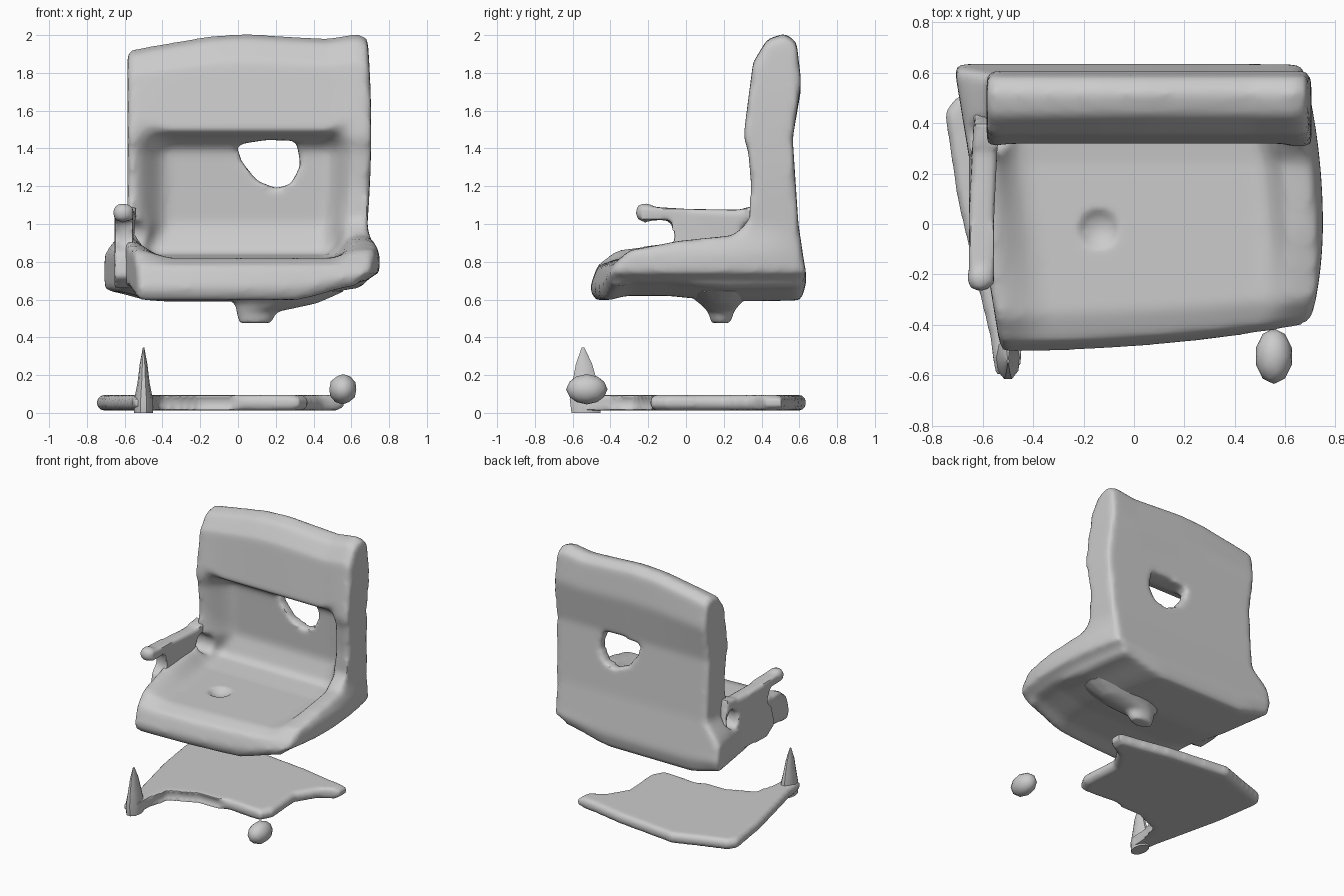
import bpy, bmesh, math
from mathutils import Matrix, Vector

if "Cube" in bpy.data.objects:
    bpy.data.objects.remove(bpy.data.objects["Cube"])


def smooth(a, b, v):
    t = min(1, max(0, (v - a) / (b - a)))
    return t * t * (3 - 2 * t)


def curve(keys, v):
    """Piecewise linear lookup."""
    for (a, fa), (b, fb) in zip(keys, keys[1:]):
        if v <= b:
            return fa + (fb - fa) * max(0, (v - a) / (b - a))
    return keys[-1][1]


def loft(bm, rings):
    rows = [[bm.verts.new(p) for p in r] for r in rings]
    n = len(rows[0])
    for a, b in zip(rows, rows[1:]):
        for i in range(n):
            bm.faces.new((a[i], a[(i + 1) % n], b[(i + 1) % n], b[i]))
    caps = [bm.faces.new(rows[0]), bm.faces.new(rows[-1])]
    bmesh.ops.triangulate(bm, faces=caps)
    bmesh.ops.recalc_face_normals(bm, faces=bm.faces[:])


def ellipse(xc, yc, rx, ry, z, n=16):
    return [(xc + rx * math.cos(a * math.tau / n), yc + ry * math.sin(a * math.tau / n), z)
            for a in range(n)]


def ball(bm, loc, size, sub=3):
    m = Matrix.Translation(loc) @ Matrix.Diagonal((*size, 1))
    bmesh.ops.create_icosphere(bm, subdivisions=sub, radius=1, matrix=m)


def make(name, bm):
    me = bpy.data.meshes.new(name)
    bm.to_mesh(me)
    bm.free()
    ob = bpy.data.objects.new(name, me)
    bpy.context.collection.objects.link(ob)
    return ob


def finish(ob, voxel=0, cutters=(), iterations=4, angle=50):
    for c in cutters:
        m = ob.modifiers.new("cut", 'BOOLEAN')
        m.operation, m.solver, m.object = 'DIFFERENCE', 'EXACT', c
    if voxel:
        m = ob.modifiers.new("remesh", 'REMESH')
        m.mode, m.voxel_size = 'VOXEL', voxel
        m = ob.modifiers.new("soften", 'SMOOTH')
        m.factor, m.iterations = 0.5, iterations
    bpy.ops.object.select_all(action='DESELECT')
    ob.select_set(True)
    bpy.context.view_layer.objects.active = ob
    for m in list(ob.modifiers):
        bpy.ops.object.modifier_apply(modifier=m.name)
    bpy.ops.object.shade_smooth_by_angle(angle=math.radians(angle))


# Seat and back: side profile at the rims, and its recessed version inside
rim = [(-.48, .59), (-.51, .66), (-.47, .78), (-.37, .86), (-.05, .91), (.25, .94),
       (.34, 1.02), (.345, 1.2), (.33, 1.38), (.305, 1.46), (.315, 1.55), (.355, 1.85),
       (.43, 1.97), (.52, 2.0), (.585, 1.96), (.61, 1.75), (.565, 1.45), (.595, 1.0),
       (.64, .7), (.61, .595), (.2, .59), (-.1, .62), (-.35, .62)]
recess = {3: (-.36, .82), 4: (-.05, .82), 5: (.25, .82), 6: (.45, .84), 7: (.51, 1.0),
          8: (.49, 1.40), 9: (.42, 1.45), 10: (.315, 1.49)}
top_edge = [(0, -.08), (.1, -.055), (.35, 0), (.5, .01), (.83, -.015), (.95, .01), (1, -.005)]


def body_ring(s):
    w = smooth(.02, .17, s) * (1 - smooth(.82, .93, s))
    return [(-.58 + 1.28 * s, *Vector(p).lerp(Vector(recess.get(i, p)), w))
            for i, p in enumerate(rim)]


def warp(co):
    """Skew the straight shell into its uneven outline."""
    x, y, z = co
    t = (x + .58) / 1.28
    s = min(1, max(0, t))
    up = smooth(.82, 1.02, z)
    low_l = -.53 - .18 * min(1, max(0, (y + .5) / 1.1))
    low_r = .75 - .2 * y * y - .08 * (1 - smooth(.6, .72, z))
    left = low_l * (1 - up) - .585 * up
    right = low_r * (1 - up) + (.705 - .08 * (z - 1.5) ** 2) * up
    if z > 1.5:
        z += curve(top_edge, s) * (z - 1.5) / .5
    if y < 0:
        y *= 1 - .2 * s * s
    low = 1 - smooth(.62, .8, z)
    z += .07 * smooth(.7, 1, s) * low
    z += .05 * (1 - smooth(0, .2, s)) * smooth(-.4, -.1, y) * low
    return left + (right - left) * t, y, z


bm = bmesh.new()
loft(bm, [body_ring(i / 36) for i in range(37)])
body = make("seat_and_back", bm)
finish(body, .021, (), 2)
for v in body.data.vertices:
    v.co = warp(v.co)

# Cutters: back opening, gap behind the armrest, dent in the seat
hole = [(-.01, 1.42), (.15, 1.445), (.31, 1.44), (.33, 1.31), (.28, 1.21), (.2, 1.19),
        (.1, 1.23), (.02, 1.33)]
bm = bmesh.new()
loft(bm, [[(x, y, z) for x, z in hole] for y in (.42, .8)])
opening = make("opening_cutter", bm)
bm = bmesh.new()
loft(bm, [[(x, .35 + py, .94 + pz) for py, pz, _ in ellipse(0, 0, .06, .075, 0, 12)]
          for x in (-.8, -.42)])
gap = make("gap_cutter", bm)
bm = bmesh.new()
ball(bm, (-.14, -.02, .84), (.09, .09, .06), 2)
dent = make("dent_cutter", bm)
finish(body, .02, (opening, gap, dent), 4)

# Armrest: side panel with an overhanging front end and a knob
panel = [(-.24, 1.02), (-.08, 1.02), (-.055, .97), (-.055, .9), (-.12, .84), (-.14, .72),
         (-.05, .66), (.42, .68), (.44, .9), (.40, 1.1), (.33, 1.09), (.28, 1.075),
         (0, 1.08), (-.24, 1.095)]
bm = bmesh.new()
loft(bm, [[(x + .05 * max(0, y) * (z > .85), y, z) for y, z in panel]
          for x in (-.655, -.605, -.555)])
ball(bm, (-.61, -.215, 1.06), (.055, .055, .053))
finish(make("armrest", bm), .018, (gap,), 3)
for c in (opening, gap, dent):
    bpy.data.objects.remove(c)

# Swivel mount stub bulging out of the seat bottom
bm = bmesh.new()
stub = [(.22, .18, .36, .2, .65), (.2, .18, .22, .11, .58), (.1, .185, .11, .07, .535),
        (.09, .185, .085, .05, .475)]
loft(bm, [ellipse(*r) for r in stub])
finish(make("swivel_mount", bm), .015, (), 4)

# Base plate: thin, ragged outline with tapered edges
outline = [(-.55, -.6), (-.46, -.59), (-.44, -.42), (-.42, -.27), (-.2, -.17), (.05, -.17),
           (.32, -.19), (.37, -.1), (.35, .2), (.45, .36), (.56, .42), (.56, .51),
           (.42, .53), (.17, .58), (-.1, .61), (-.32, .635), (-.5, .57), (-.71, .5),
           (-.75, .44), (-.70, .1), (-.63, -.2), (-.57, -.45)]
bm = bmesh.new()
loft(bm, [[(-.2 + (x + .2) * k, .2 + (y - .2) * k, z) for x, y in outline]
          for k, z in ((.95, .012), (1, .035), (1, .075), (.95, .095))])
finish(make("base_plate", bm), .018, (), 3)

# Pointed foot at the front left
bm = bmesh.new()
spike = [(.05, .08, -.53, .0), (.05, .09, -.53, .07), (.032, .07, -.535, .16),
         (.02, .045, -.54, .26), (.004, .008, -.545, .345)]
loft(bm, [ellipse(-.5, yc, rx, ry, z, 10) for rx, ry, yc, z in spike])
finish(make("pointed_foot", bm))

# Detached rounded caster at the front right
bm = bmesh.new()
ball(bm, (.555, -.525, .125), (.075, .11, .08), 2)
finish(make("caster", bm))
